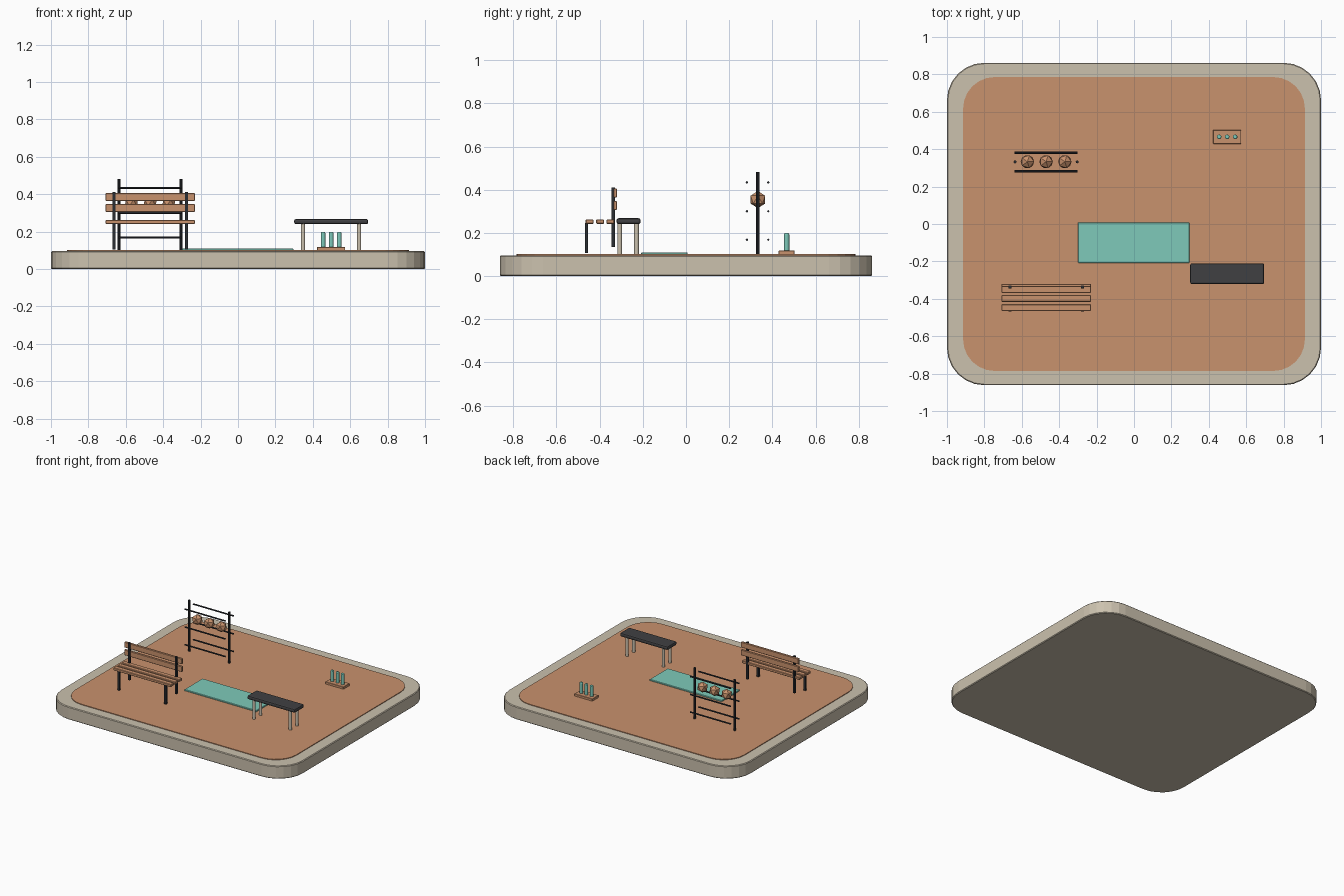
import bpy, bmesh, math
from mathutils import Matrix

if "Cube" in bpy.data.objects:
    bpy.data.objects.remove(bpy.data.objects["Cube"])


def lin(c):
    return c / 12.92 if c <= 0.04045 else ((c + 0.055) / 1.055) ** 2.4


def mat(name, r, g, b):
    m = bpy.data.materials.new(name)
    m.diffuse_color = (lin(r / 255), lin(g / 255), lin(b / 255), 1)
    m.use_nodes = True
    m.node_tree.nodes["Principled BSDF"].inputs["Base Color"].default_value = m.diffuse_color
    return m


STONE = mat("pale_stone", 203, 193, 174)
CLAY = mat("terracotta", 201, 146, 109)
METAL = mat("dark_metal", 42, 45, 50)
PAD = mat("charcoal_pad", 64, 64, 66)
TEAL = mat("teal", 126, 202, 186)


def finish(name, bm, material, smooth=None):
    me = bpy.data.meshes.new(name)
    bmesh.ops.recalc_face_normals(bm, faces=bm.faces)
    bm.to_mesh(me)
    bm.free()
    me.materials.append(material)
    ob = bpy.data.objects.new(name, me)
    bpy.context.collection.objects.link(ob)
    if smooth:
        bpy.ops.object.select_all(action='DESELECT')
        ob.select_set(True)
        bpy.context.view_layer.objects.active = ob
        bpy.ops.object.shade_smooth_by_angle(angle=math.radians(smooth))
    return ob


def box(name, x, y, z, material, bevel=0, segs=1):
    """Box from (min, max) pairs, with optional bevelled edges."""
    bm = bmesh.new()
    bmesh.ops.create_cube(bm, size=1)
    for v in bm.verts:
        for i, (a, b) in enumerate((x, y, z)):
            v.co[i] = (a + b) / 2 + v.co[i] * (b - a)
    if bevel:
        bmesh.ops.bevel(bm, geom=bm.edges[:], offset=bevel, segments=segs,
                        profile=0.5, affect='EDGES')
    return finish(name, bm, material)


def rod(name, centre, r, length, material, axis='Z', sides=10):
    bm = bmesh.new()
    rot = Matrix.Rotation(math.pi / 2, 4, 'Y') if axis == 'X' else Matrix()
    bmesh.ops.create_cone(bm, cap_ends=True, segments=sides, radius1=r, radius2=r,
                          depth=length, matrix=Matrix.Translation(centre) @ rot)
    return finish(name, bm, material, 40)


def rounded_slab(name, hx, hy, radius, z0, z1, bevel, material, segs=6):
    bm = bmesh.new()
    pts = []
    for k, (sx, sy) in enumerate(((1, 1), (-1, 1), (-1, -1), (1, -1))):
        for i in range(segs + 1):
            a = math.pi / 2 * (k + i / segs)
            pts.append((sx * (hx - radius) + radius * math.cos(a),
                        sy * (hy - radius) + radius * math.sin(a), z0))
    face = bm.faces.new([bm.verts.new(p) for p in pts])
    ext = bmesh.ops.extrude_face_region(bm, geom=[face])
    for g in ext["geom"]:
        if isinstance(g, bmesh.types.BMVert):
            g.co.z = z1
    if bevel:
        rim = [e for e in bm.edges if abs(e.verts[0].co.z - e.verts[1].co.z) < 1e-6]
        bmesh.ops.bevel(bm, geom=rim, offset=bevel, segments=1, affect='EDGES')
    return finish(name, bm, material)


# Ground plate and clay court
rounded_slab("base_slab", 1.0, 0.862, 0.2, 0, 0.096, 0.005, STONE)
rounded_slab("court_surface", 0.914, 0.786, 0.17, 0.09, 0.101, 0, CLAY)

# Exercise mat
box("exercise_mat", (-0.30, 0.297), (-0.208, 0.008), (0.098, 0.11), TEAL, 0.003)

# Park bench: seat slats, back slats, legs and posts
for i, y in enumerate((-0.447, -0.398, -0.350)):
    box(f"seat_slat_{i+1}", (-0.708, -0.23), (y - 0.018, y + 0.018),
        (0.242, 0.262), CLAY, 0.003)
for i, z in enumerate((0.327, 0.385)):
    box(f"back_slat_{i+1}", (-0.708, -0.23), (-0.336, -0.32),
        (z - 0.021, z + 0.021), CLAY, 0.003)
for side, x in (("left", -0.663), ("right", -0.275)):
    box(f"{side}_front_leg", (x - 0.008, x + 0.008), (-0.469, -0.453),
        (0.106, 0.246), METAL)
    box(f"{side}_back_post", (x - 0.008, x + 0.008), (-0.344, -0.328),
        (0.134, 0.411), METAL)

# Padded workout bench
box("workout_pad", (0.30, 0.696), (-0.322, -0.21), (0.24, 0.268), PAD, 0.010, 2)
for i, x in enumerate((0.348, 0.648)):
    for j, y in enumerate((-0.307, -0.229)):
        rod(f"workout_leg_{i+1}_{j+1}", (x, y, 0.172), 0.011, 0.146, STONE)

# Ball rack: posts, paired rails and faceted balls
for side, x in (("left", -0.636), ("right", -0.304)):
    rod(f"{side}_rack_post", (x, 0.332, 0.29), 0.008, 0.384, METAL, sides=8)
for i, z in enumerate((0.168, 0.30, 0.434)):
    for side, y in (("front", 0.282), ("back", 0.381)):
        rod(f"{side}_rack_rail_{i+1}", (-0.47, y, z), 0.0055, 0.336, METAL, 'X', 8)
for i, x in enumerate((-0.57, -0.47, -0.37)):
    bm = bmesh.new()
    bmesh.ops.create_icosphere(bm, subdivisions=1, radius=0.04,
                               matrix=Matrix.Translation((x, 0.333, 0.354)))
    finish(f"ball_{i+1}", bm, CLAY)

# Bottle tray with three bottles
box("bottle_tray", (0.423, 0.573), (0.429, 0.503), (0.098, 0.118), CLAY, 0.002)
for i, x in enumerate((0.455, 0.498, 0.541)):
    b = rod(f"bottle_{i+1}", (x, 0.466, 0.157), 0.0125, 0.084, TEAL, sides=10)
    bm = bmesh.new()
    bm.from_mesh(b.data)
    top = [e for e in bm.edges if all(v.co.z > 0.19 for v in e.verts)]
    bmesh.ops.bevel(bm, geom=top, offset=0.006, segments=2, profile=0.5, affect='EDGES')
    bm.to_mesh(b.data)
    bm.free()
